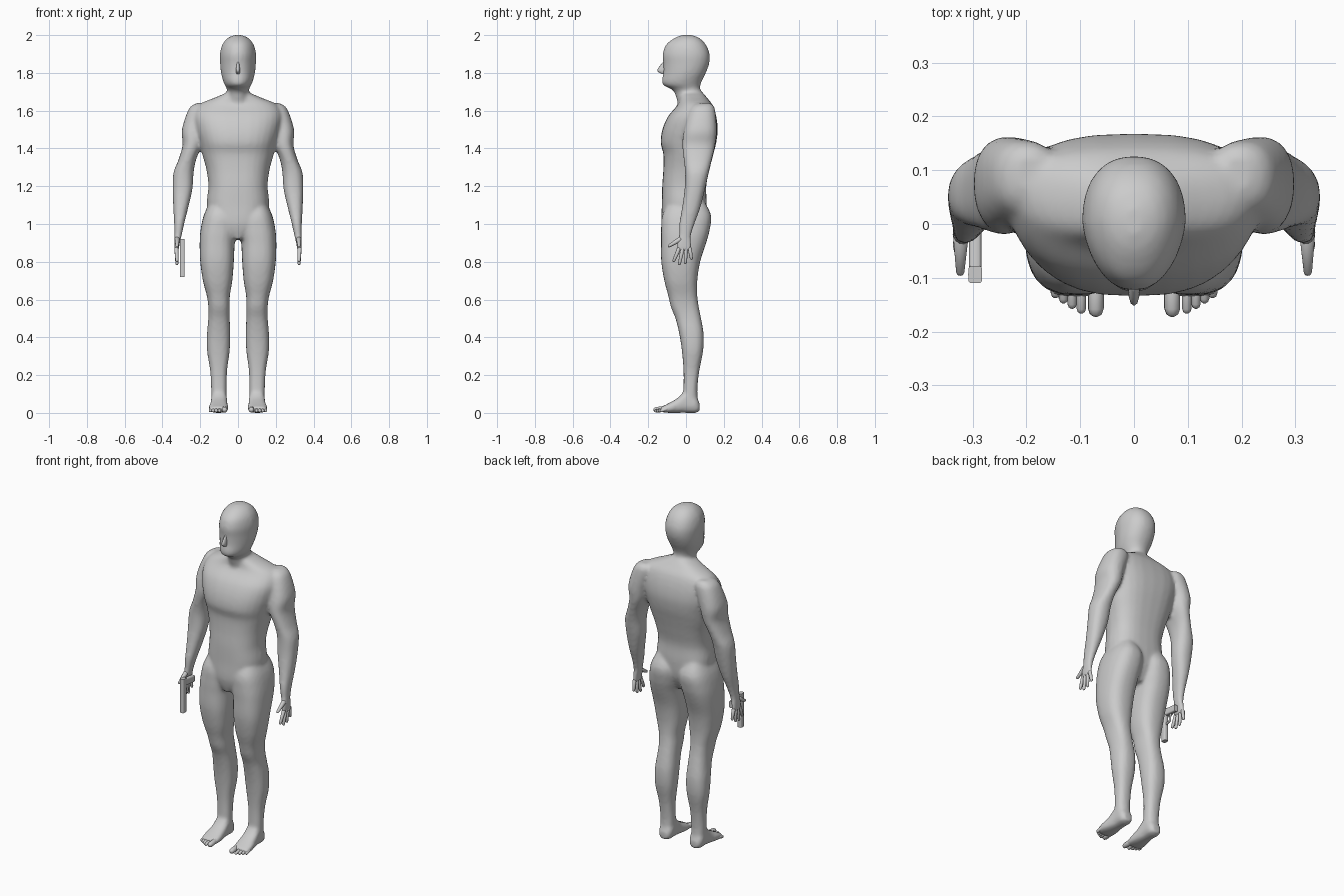
import bpy
import bmesh
import math
from mathutils import Vector

cube = bpy.data.objects.get("Cube")
if cube:
    bpy.data.objects.remove(cube)

grey = bpy.data.materials.new("plain grey")
grey.use_nodes = True
colour = (0.6, 0.6, 0.6, 1)
grey.diffuse_color = colour
grey.node_tree.nodes["Principled BSDF"].inputs["Base Color"].default_value = colour


def spline(rows, steps):
    """Pass a smooth curve through every column of the rows."""
    out = []
    last = len(rows) - 1
    for i in range(last):
        before, a, b, after = (rows[max(i - 1, 0)], rows[i], rows[i + 1], rows[min(i + 2, last)])
        for s in range(steps):
            t = s / steps
            out.append([q + t / 2 * (r - p + t * (2*p - 5*q + 4*r - w + t * (3*q - p - 3*r + w)))
                        for p, q, r, w in zip(before, a, b, after)])
    return out + [list(rows[last])]


def skin(bm, rings):
    """Bridge closed rings of points and cap both ends."""
    loops = [[bm.verts.new(p) for p in ring] for ring in rings]
    count = len(loops[0])
    faces = []
    for low, high in zip(loops, loops[1:]):
        for i in range(count):
            j = (i + 1) % count
            faces.append(bm.faces.new((low[i], low[j], high[j], high[i])))
    faces.append(bm.faces.new(loops[0][::-1]))
    faces.append(bm.faces.new(loops[-1]))
    bmesh.ops.recalc_face_normals(bm, faces=faces)


def loft(bm, rows, side=1, square=2.3, taper=0.0, along="z", steps=4, sides=28):
    """Rows hold a position, then the x limits and the depth limits there."""
    rings = []
    for pos, x0, x1, d0, d1 in spline(rows, steps):
        ring = []
        for k in range(sides):
            a = math.tau * k / sides
            c, s = math.cos(a), math.sin(a)
            u = math.copysign(abs(c) ** (2 / square), c)
            v = math.copysign(abs(s) ** (2 / square), s)
            u *= 1 + taper * min(v, 0)
            x = side * ((x0 + x1) / 2 + u * (x1 - x0) / 2)
            d = (d0 + d1) / 2 + v * (d1 - d0) / 2
            ring.append((x, d, pos) if along == "z" else (x, pos, d))
        rings.append(ring)
    skin(bm, rings)


def centred(rows):
    return [(z, -w, w, front, back) for z, w, front, back in rows]


def rod(bm, start, end, r0, r1, sides=10):
    """Tapered rod with rounded ends."""
    start, end = Vector(start), Vector(end)
    axis = (end - start).normalized()
    side = axis.orthogonal().normalized()
    other = axis.cross(side)
    stations = [(start - axis * r0 * .7, r0 * .5), (start, r0), (end - axis * r1, r1),
                (end - axis * r1 * .3, r1 * .75), (end, r1 * .3)]
    skin(bm, [[c + (side * math.cos(math.tau * k / sides) + other * math.sin(math.tau * k / sides)) * r
               for k in range(sides)] for c, r in stations])


def finish(bm, name):
    mesh = bpy.data.meshes.new(name)
    bm.to_mesh(mesh)
    bm.free()
    mesh.materials.append(grey)
    for poly in mesh.polygons:
        poly.use_smooth = True
    obj = bpy.data.objects.new(name, mesh)
    bpy.context.collection.objects.link(obj)
    return obj


def smooth_edges(obj, degrees):
    bpy.ops.object.select_all(action="DESELECT")
    obj.select_set(True)
    bpy.context.view_layer.objects.active = obj
    bpy.ops.object.shade_smooth_by_angle(angle=math.radians(degrees))


# Section limits of each body part
head = centred([(2.0, .02, -.02, .03), (1.985, .055, -.06, .07), (1.95, .083, -.105, .105),
                (1.9, .096, -.123, .125), (1.85, .095, -.12, .123), (1.8, .09, -.12, .105),
                (1.76, .08, -.127, .085), (1.735, .07, -.12, .076), (1.715, .06, -.08, .075),
                (1.69, .06, -.058, .085), (1.62, .08, -.04, .11)])
torso = centred([(1.7, .05, -.04, .085), (1.67, .12, -.035, .11), (1.63, .21, -.045, .14),
                 (1.57, .235, -.095, .16), (1.5, .225, -.125, .168), (1.43, .205, -.134, .16),
                 (1.37, .19, -.12, .145), (1.29, .168, -.12, .125), (1.2, .157, -.126, .107),
                 (1.1, .165, -.128, .11), (1.0, .14, -.13, .1), (.92, .03, -.11, .06)])
arm = [(1.64, .17, .22, .06, .13), (1.61, .14, .26, .02, .153), (1.5, .17, .297, -.01, .162),
       (1.42, .19, .293, -.02, .155), (1.34, .222, .315, -.012, .137), (1.27, .235, .342, -.005, .12),
       (1.18, .242, .346, -.008, .1), (1.08, .265, .342, -.022, .074), (1.0, .285, .338, -.036, .045),
       (.94, .298, .337, -.038, .027), (.9, .308, .337, -.05, .03), (.855, .315, .337, -.05, .033)]
leg = [(1.13, .05, .14, -.08, .09), (1.05, .006, .18, -.125, .132), (.97, .006, .198, -.132, .126),
       (.9, .017, .203, -.132, .107), (.8, .022, .2, -.131, .075), (.7, .03, .186, -.115, .06),
       (.62, .043, .165, -.094, .06), (.56, .044, .157, -.08, .068), (.5, .044, .157, -.056, .08),
       (.42, .041, .164, -.036, .093), (.33, .044, .164, -.022, .091), (.22, .058, .147, -.013, .07),
       (.12, .06, .142, -.014, .06), (.04, .06, .14, -.02, .065)]
foot = [(.072, .075, .125, .01, .05), (.05, .06, .14, 0, .09), (0, .058, .142, 0, .12),
        (-.04, .055, .147, 0, .082), (-.09, .05, .156, 0, .052), (-.135, .053, .152, .004, .03)]
nose = centred([(1.86, .006, -.12, -.08), (1.815, .011, -.152, -.08), (1.795, .009, -.13, -.08)])

# Body, fused from its parts into one skin
bm = bmesh.new()
loft(bm, head, taper=.2)
loft(bm, torso, square=2.7, taper=.12)
for side in (-1, 1):
    loft(bm, arm, side)
    loft(bm, leg, side, square=2.5)
    loft(bm, foot, side, square=2.6, along="y")
body = finish(bm, "body")
fuse = body.modifiers.new("Fuse", "REMESH")
fuse.mode = "VOXEL"
fuse.voxel_size = .01
fuse.use_smooth_shade = True
soften = body.modifiers.new("Soften", "SMOOTH")
soften.factor = .5
soften.iterations = 5

bm = bmesh.new()
loft(bm, nose, sides=12)
finish(bm, "nose")

# Fingers and toes: tip position of each, from the inner digit outward
finger_tips = [(-.067, .8), (-.036, .783), (-.004, .788), (.03, .81)]
toe_tips = [(.071, -.172), (.098, -.166), (.115, -.157), (.131, -.147), (.146, -.137)]
for side, label in ((1, "left"), (-1, "right")):
    bm = bmesh.new()
    for i, (y, z) in enumerate(finger_tips):
        rod(bm, (side * .326, -.037 + i * .019, .87), (side * .323, y, z), .011, .008)
    rod(bm, (side * .322, -.03, .92), (side * .323, -.095, .88), .014, .008)
    finish(bm, label + "_fingers")

    bm = bmesh.new()
    for i, (x, y) in enumerate(toe_tips):
        radius = .015 if i == 0 else .009
        rod(bm, (side * x, -.1, .022), (side * x, y, radius), radius, radius)
    finish(bm, label + "_toes")

# Handgun pointing at the ground beside the right hand
bm = bmesh.new()
slide = [(.72, -.308, -.282, -.11, -.078), (.92, -.308, -.282, -.11, -.078)]
grip = [(-.09, -.307, -.283, .875, .915), (.0, -.307, -.283, .865, .905)]
loft(bm, slide, square=5, steps=1, sides=20)
loft(bm, grip, square=4, steps=1, along="y", sides=20)
# Trigger guard
rod(bm, (-.295, -.085, .82), (-.295, -.05, .83), .006, .006)
rod(bm, (-.295, -.052, .825), (-.295, -.045, .885), .006, .006)
smooth_edges(finish(bm, "handgun"), 40)
